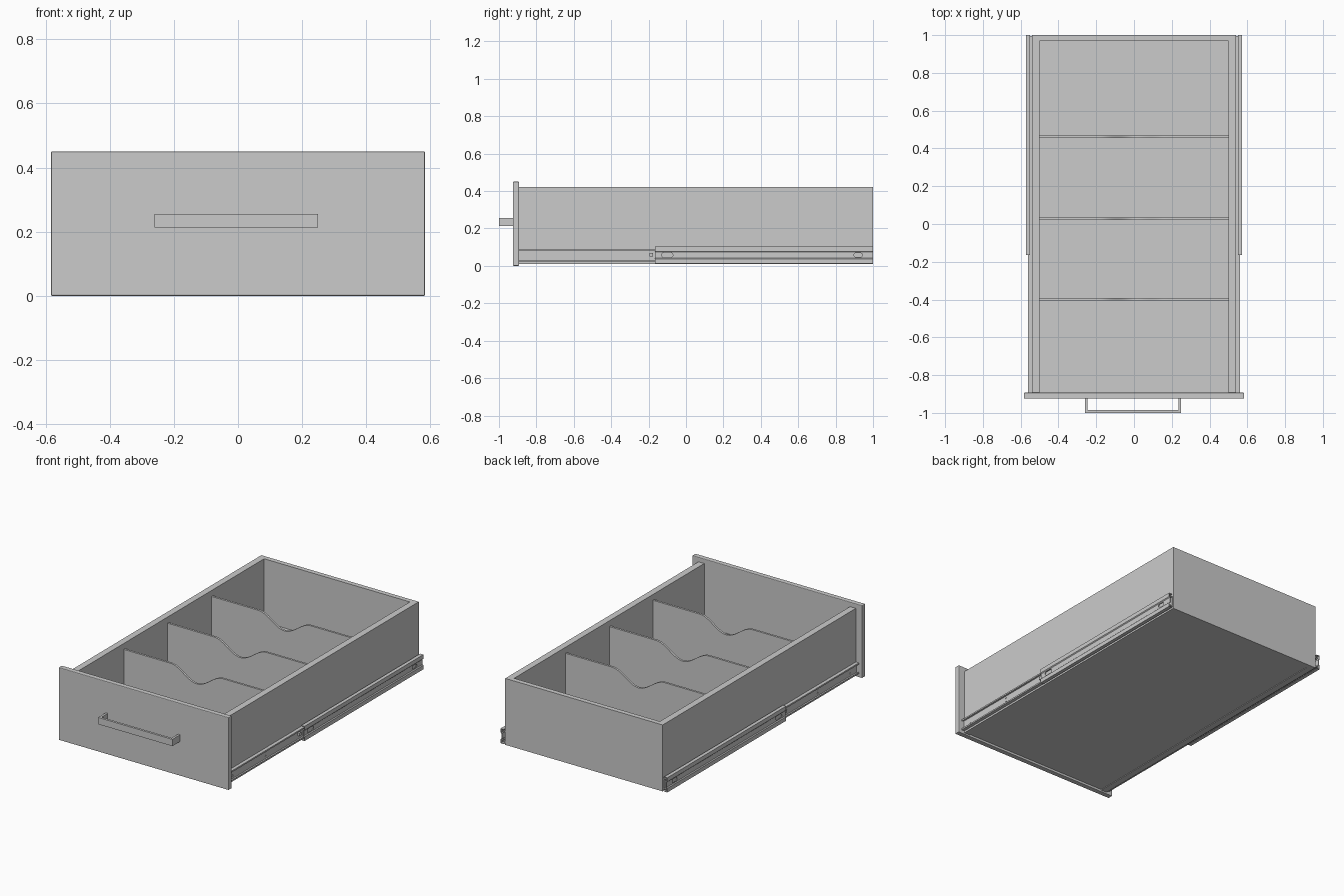
import bpy, bmesh, math

if "Cube" in bpy.data.objects:
    bpy.data.objects.remove(bpy.data.objects["Cube"])


def make_object(name, bm):
    bmesh.ops.recalc_face_normals(bm, faces=bm.faces)
    mesh = bpy.data.meshes.new(name)
    bm.to_mesh(mesh)
    bm.free()
    ob = bpy.data.objects.new(name, mesh)
    bpy.context.collection.objects.link(ob)
    return ob


def prism(name, loops, axis, a, b):
    """Extrude closed 2D outlines along an axis, from a to b."""
    bm = bmesh.new()
    for pts in loops:
        def place(p, t):
            return {'x': (t, p[0], p[1]), 'y': (p[0], t, p[1]), 'z': (p[0], p[1], t)}[axis]
        lo = [bm.verts.new(place(p, a)) for p in pts]
        hi = [bm.verts.new(place(p, b)) for p in pts]
        n = len(pts)
        bm.faces.new(lo)
        bm.faces.new(hi[::-1])
        for i in range(n):
            j = (i + 1) % n
            bm.faces.new((lo[i], hi[i], hi[j], lo[j]))
    return make_object(name, bm)


def box(name, x, y, z, bevel=0):
    ob = prism(name, [[(x[0], y[0]), (x[1], y[0]), (x[1], y[1]), (x[0], y[1])]], 'z', *z)
    if bevel:
        m = ob.modifiers.new("bevel", 'BEVEL')
        m.width, m.segments = bevel, 2
    return ob


def mirror(ob):
    ob.modifiers.new("mirror", 'MIRROR')
    return ob


def slot(y, z, length, height, n=8):
    """Rounded slot outline in the y-z plane."""
    r, s = height / 2, (length - height) / 2
    pts = []
    for side in (1, -1):
        for i in range(n + 1):
            a = -math.pi / 2 + math.pi * i / n + (0 if side > 0 else math.pi)
            pts.append((y + side * s + r * math.cos(a), z + r * math.sin(a)))
    return pts


def cut(ob, cutter):
    m = ob.modifiers.new("holes", 'BOOLEAN')
    m.object, m.operation, m.solver = cutter, 'DIFFERENCE', 'EXACT'
    bpy.context.view_layer.objects.active = ob
    bpy.ops.object.modifier_apply(modifier=m.name)
    bpy.data.objects.remove(cutter)


# Drawer box
box("front_panel", (-0.583, 0.583), (-0.925, -0.893), (0, 0.45), 0.004)
mirror(box("side_wall", (0.5, 0.54), (-0.893, 1.0), (0.01, 0.422)))
box("back_wall", (-0.5, 0.5), (0.97, 1.0), (0.01, 0.422))
box("floor_panel", (-0.5, 0.5), (-0.893, 0.97), (0.014, 0.03))

# Dividers with a soft finger scoop
scoop = [(0.18 * t / 14, 0.385 - 0.04 * (1 + math.cos(math.pi * t / 14)))
         for t in range(-14, 15)]
outline = [(-0.5, 0.03), (-0.5, 0.385)] + scoop + [(0.5, 0.385), (0.5, 0.03)]
for i, y in enumerate((-0.405, 0.022, 0.455)):
    d = prism(f"divider_{i + 1}", [outline], 'y', y, y + 0.013)
    bpy.ops.object.select_all(action='DESELECT')
    d.select_set(True)
    bpy.context.view_layer.objects.active = d
    bpy.ops.object.shade_smooth_by_angle(angle=math.radians(30))

# Pull handle: flat bar bent into a U
l, r, t = -0.26, 0.25, 0.014
prism("handle", [[(l, -0.925), (l, -1.0), (r, -1.0), (r, -0.925), (r - t, -0.925),
                  (r - t, -1.0 + t), (l + t, -1.0 + t), (l + t, -0.925)]], 'z', 0.213, 0.255)

# Inner slide rail: channel fixed to the drawer side, opening outwards
inner = prism("inner_slide_rail", [[
    (0.54, 0.022), (0.561, 0.022), (0.561, 0.031), (0.557, 0.031), (0.557, 0.027),
    (0.545, 0.027), (0.545, 0.085), (0.557, 0.085), (0.557, 0.081), (0.561, 0.081),
    (0.561, 0.09), (0.54, 0.09)]], 'y', -0.893, 0.995)
cut(inner, prism("rail_hole_cutter", [slot(-0.83, 0.045, 0.012, 0.01),
                                      slot(-0.51, 0.07, 0.012, 0.01),
                                      slot(-0.51, 0.045, 0.012, 0.01)], 'x', 0.541, 0.58))
mirror(inner)

# Outer slide rail: embossed channel wrapped round the inner one
top = [(0.55, 0.103), (0.572, 0.103), (0.572, 0.078), (0.567, 0.073)]
inside = [(0.55, 0.099), (0.568, 0.099), (0.568, 0.08), (0.563, 0.075)]
flip = lambda pts: [(x, 0.115 - z) for x, z in reversed(pts)]
outer = prism("outer_slide_rail", [top + flip(top) + flip(inside)[::-1] + inside[::-1]],
              'y', -0.165, 1.0)
cut(outer, prism("slot_cutter", [slot(-0.1, 0.058, 0.06, 0.026),
                                 slot(0.92, 0.058, 0.045, 0.022)], 'x', 0.555, 0.58))
mirror(outer)

# Small catch where the two rails meet
mirror(box("slide_catch", (0.544, 0.558), (-0.195, -0.177), (0.05, 0.068)))
